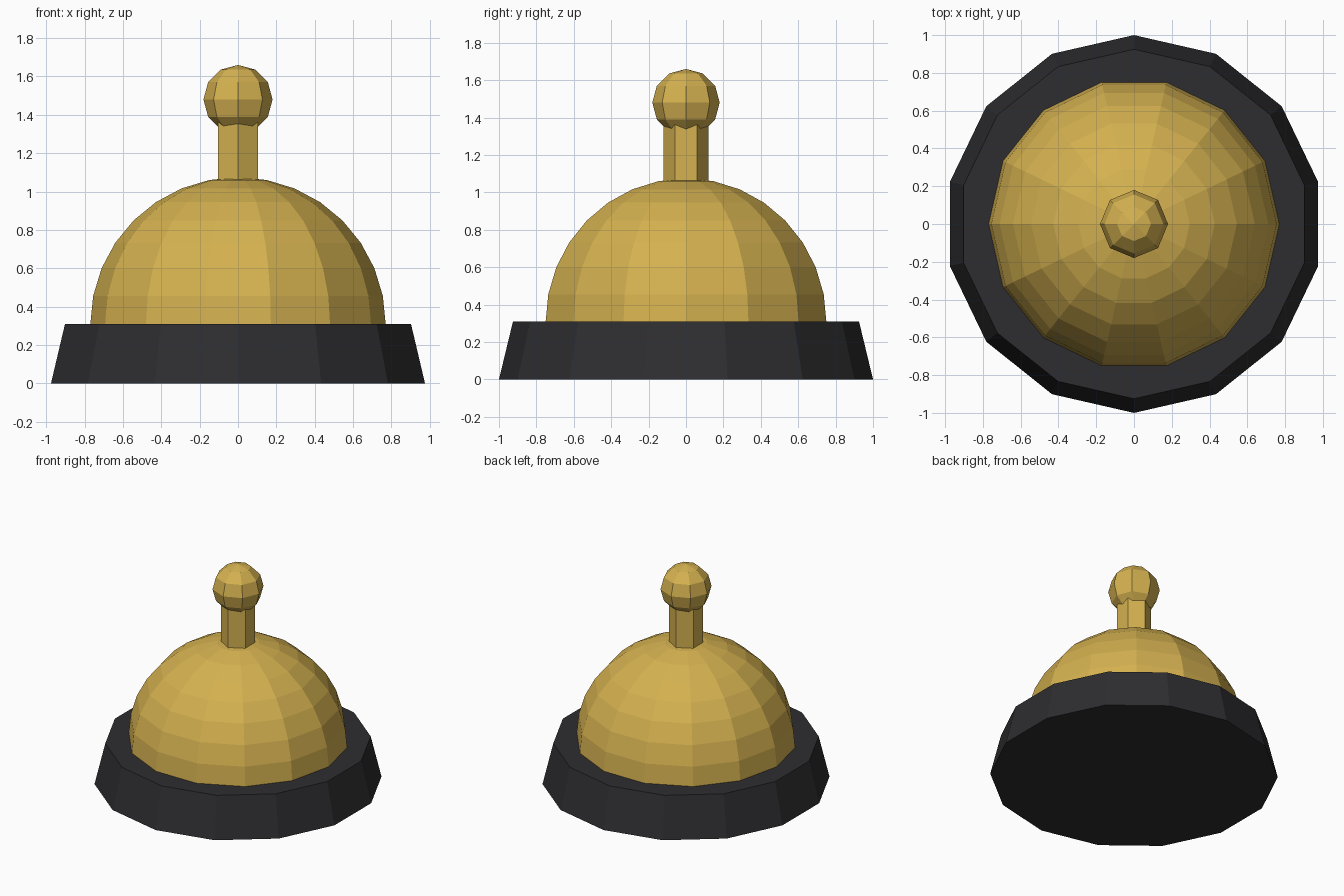
import bpy, bmesh
from math import sin, cos, radians, tau

if "Cube" in bpy.data.objects:
    bpy.data.objects.remove(bpy.data.objects["Cube"])


def material(name, color):
    m = bpy.data.materials.new(name)
    m.diffuse_color = color
    m.use_nodes = True
    m.node_tree.nodes["Principled BSDF"].inputs["Base Color"].default_value = m.diffuse_color
    return m


def lathe(name, profile, sides, start, mat):
    """Flat-shaded solid of revolution; profile is (radius, z) from bottom to top."""
    bm = bmesh.new()
    rings = []
    for r, z in profile:
        if r < 1e-4:
            rings.append([bm.verts.new((0, 0, z))] * sides)
        else:
            rings.append([bm.verts.new((r * cos(radians(start) + tau * i / sides),
                                        r * sin(radians(start) + tau * i / sides), z))
                          for i in range(sides)])
    for lo, hi in zip(rings, rings[1:]):
        for i in range(sides):
            j = (i + 1) % sides
            bm.faces.new(list(dict.fromkeys((lo[i], lo[j], hi[j], hi[i]))))
    # Cap ends that do not finish in a pole
    if profile[0][0] > 1e-4:
        bm.faces.new(rings[0][::-1])
    if profile[-1][0] > 1e-4:
        bm.faces.new(rings[-1])
    bmesh.ops.recalc_face_normals(bm, faces=bm.faces)
    mesh = bpy.data.meshes.new(name)
    bm.to_mesh(mesh)
    bm.free()
    mesh.materials.append(mat)
    obj = bpy.data.objects.new(name, mesh)
    bpy.context.collection.objects.link(obj)
    return obj


def arc(radius, z, first, last, steps):
    angles = [radians(first + (last - first) * i / steps) for i in range(steps + 1)]
    return [(radius * cos(a), z + radius * sin(a)) for a in angles]


brass = material("brass", (0.66, 0.44, 0.08, 1))
black = material("black", (0.027, 0.027, 0.03, 1))

# Tapered base plinth
lathe("base", [(1.0, 0), (0.925, 0.31)], 14, 90, black)
# Bell dome
lathe("bell_dome", arc(0.77, 0.305, 0, 90, 8), 14, 0, brass)
# Hexagonal plunger stem
lathe("plunger_stem", [(0.12, 1.04), (0.12, 1.40)], 6, 90, brass)
# Push button ball
lathe("plunger_button", arc(0.18, 1.48, -90, 90, 6), 8, 0, brass)
